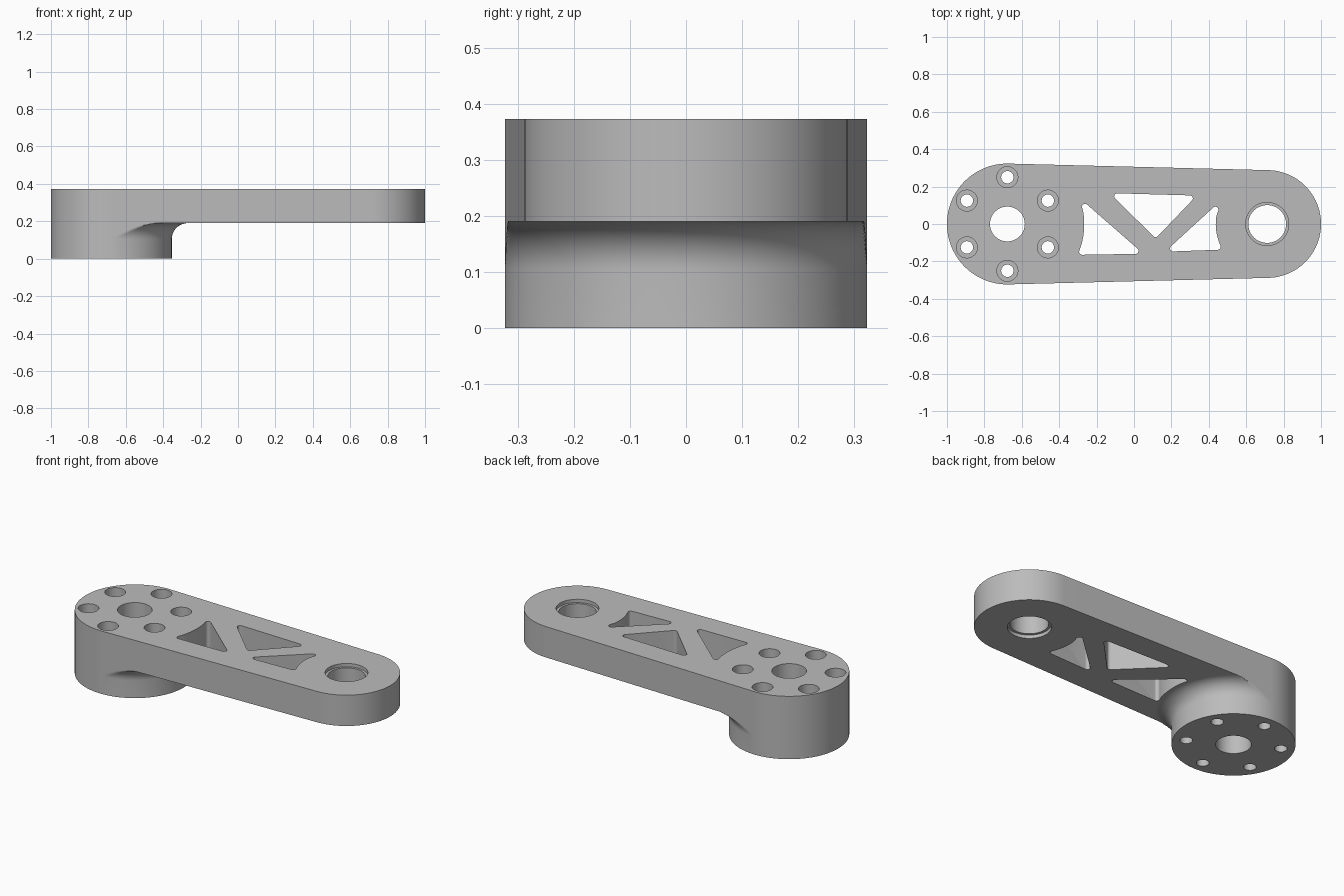
import bpy, bmesh
from math import sin, cos, pi, asin, sqrt, tan, atan2, hypot
from mathutils import Vector

if "Cube" in bpy.data.objects:
    bpy.data.objects.remove(bpy.data.objects["Cube"])

BIG, BIG_R = -0.677, 0.323      # hub centre and radius
TIP, TIP_R = 0.712, 0.288       # far end centre and radius
UNDER, TOP = 0.19, 0.373        # plate underside and top
FILLET = 0.085

grey = bpy.data.materials.new("plain grey")
grey.use_nodes = True
grey.diffuse_color = (0.5, 0.5, 0.5, 1)
grey.node_tree.nodes["Principled BSDF"].inputs["Base Color"].default_value = (0.5, 0.5, 0.5, 1)


def loft(bm, rings):
    """Closed solid through rings given as (points, z)."""
    loops = [[bm.verts.new((x, y, z)) for x, y in pts] for pts, z in rings]
    n = len(loops[0])
    for a, b in zip(loops, loops[1:]):
        for i in range(n):
            j = (i + 1) % n
            bm.faces.new((a[i], a[j], b[j], b[i]))
    bm.faces.new(loops[0][::-1])
    bm.faces.new(loops[-1])


def make_object(name, bm):
    bmesh.ops.remove_doubles(bm, verts=bm.verts, dist=1e-5)
    bmesh.ops.dissolve_degenerate(bm, edges=bm.edges, dist=1e-5)
    bmesh.ops.recalc_face_normals(bm, faces=bm.faces)
    mesh = bpy.data.meshes.new(name)
    bm.to_mesh(mesh)
    bm.free()
    mesh.materials.append(grey)
    obj = bpy.data.objects.new(name, mesh)
    bpy.context.collection.objects.link(obj)
    return obj


def circle(cx, cy, r, n=64):
    return [(cx + r * cos(2 * pi * i / n), cy + r * sin(2 * pi * i / n)) for i in range(n)]


def bore(bm, cx, cy, steps):
    """Stepped round cutter from (radius, z) pairs."""
    loft(bm, [(circle(cx, cy, r), z) for r, z in steps])


def rounded(corners, r):
    """Round the corners of a polygon; corners flagged False stay as they are."""
    out = []
    n = len(corners)
    for i, (p, do_round) in enumerate(corners):
        p = Vector(p)
        if not do_round:
            out.append(tuple(p))
            continue
        a = (Vector(corners[i - 1][0]) - p).normalized()
        b = (Vector(corners[(i + 1) % n][0]) - p).normalized()
        half = a.angle(b) / 2
        centre = p + (a + b).normalized() * (r / sin(half))
        start = p + a * (r / tan(half)) - centre
        end = p + b * (r / tan(half)) - centre
        for k in range(9):
            t = k / 8
            d = start.normalized().slerp(end.normalized(), t)
            out.append(tuple(centre + d * r))
    return out


def arc_x(cx, r, y):
    return cx + r * sqrt(1 - (y / r) ** 2)


# Tapered outline, half of it sampled around the hub centre, then mirrored
lean = pi / 2 - asin((BIG_R - TIP_R) / (TIP - BIG))
half = [(TIP + TIP_R * cos(lean * i / 24), TIP_R * sin(lean * i / 24)) for i in range(25)]
first = atan2(half[-1][1], half[-1][0] - BIG)
for i in range(1, 61):
    t = first + (lean - first) * i / 60
    d = BIG_R / cos(lean - t)
    half.append((BIG + d * cos(t), d * sin(t)))
half += [(BIG + BIG_R * cos(lean + (pi - lean) * i / 40),
          BIG_R * sin(lean + (pi - lean) * i / 40)) for i in range(1, 41)]
outline = half + [(x, -y) for x, y in half[-2:0:-1]]


def limited(radius):
    """Outline held within a circle around the hub."""
    pts = []
    for x, y in outline:
        d = hypot(x - BIG, y)
        k = min(1, radius / d)
        pts.append((BIG + (x - BIG) * k, y * k))
    return pts


# Arm: hub, fillet flaring into the plate, plate
rings = [(limited(BIG_R), 0)]
for i in range(17):
    t = i / 16 * pi / 2
    rings.append((limited(BIG_R + FILLET * (1 - cos(t))), UNDER - FILLET * (1 - sin(t))))
rings += [(outline, UNDER), (outline, TOP)]
bm = bmesh.new()
loft(bm, rings)
arm = make_object("lever_arm", bm)

# Cutters: hub bore, counterbored bolt holes, stepped bearing bore
bm = bmesh.new()
bore(bm, BIG, 0, [(0.093, -0.1), (0.093, 0.5)])
for i in range(6):
    a = pi / 6 + i * pi / 3
    bore(bm, BIG + 0.25 * cos(a), 0.25 * sin(a),
         [(0.033, -0.1), (0.033, UNDER), (0.056, UNDER), (0.056, 0.5)])
bore(bm, TIP, 0, [(0.115, 0.1), (0.115, UNDER + 0.02), (0.101, UNDER + 0.02),
                  (0.101, TOP - 0.02), (0.115, TOP - 0.02), (0.115, 0.5)])

# Truss pockets; the outer two have one side curved around the nearby bore
left_ys = [0.138 - 0.303 * i / 12 for i in range(13)]
left_pocket = [((arc_x(BIG, 0.411, y), y), i in (0, 12)) for i, y in enumerate(left_ys)]
left_pocket.append(((0.05, -0.159), True))
right_ys = [-0.137 + 0.267 * i / 12 for i in range(13)]
right_pocket = [((2 * TIP - arc_x(TIP, 0.275, y), y), i in (0, 12)) for i, y in enumerate(right_ys)]
right_pocket.append(((0.166, -0.148), True))
middle_pocket = [((-0.13, 0.165), True), ((0.116, -0.077), True), ((0.335, 0.152), True)]


def skip_near(corners, keep):
    """Drop curve points that a rounded corner would swallow."""
    return [c for i, c in enumerate(corners) if c[1] or keep(c[0][1])]


left_pocket = skip_near(left_pocket, lambda y: -0.135 < y < 0.085)
right_pocket = skip_near(right_pocket, lambda y: -0.115 < y < 0.06)
for pocket in (left_pocket, middle_pocket, right_pocket):
    pts = rounded(pocket, 0.016)
    loft(bm, [(pts, 0.1), (pts, 0.5)])
cutter = make_object("hole_cutter", bm)
cutter.hide_render = True

# Cut, tidy and shade
cut = arm.modifiers.new("holes", 'BOOLEAN')
cut.operation = 'DIFFERENCE'
cut.solver = 'EXACT'
cut.object = cutter
bpy.ops.object.select_all(action='DESELECT')
bpy.context.view_layer.objects.active = arm
arm.select_set(True)
bpy.ops.object.modifier_apply(modifier=cut.name)
bpy.data.objects.remove(cutter)
bpy.ops.object.shade_smooth_by_angle(angle=pi / 6)
